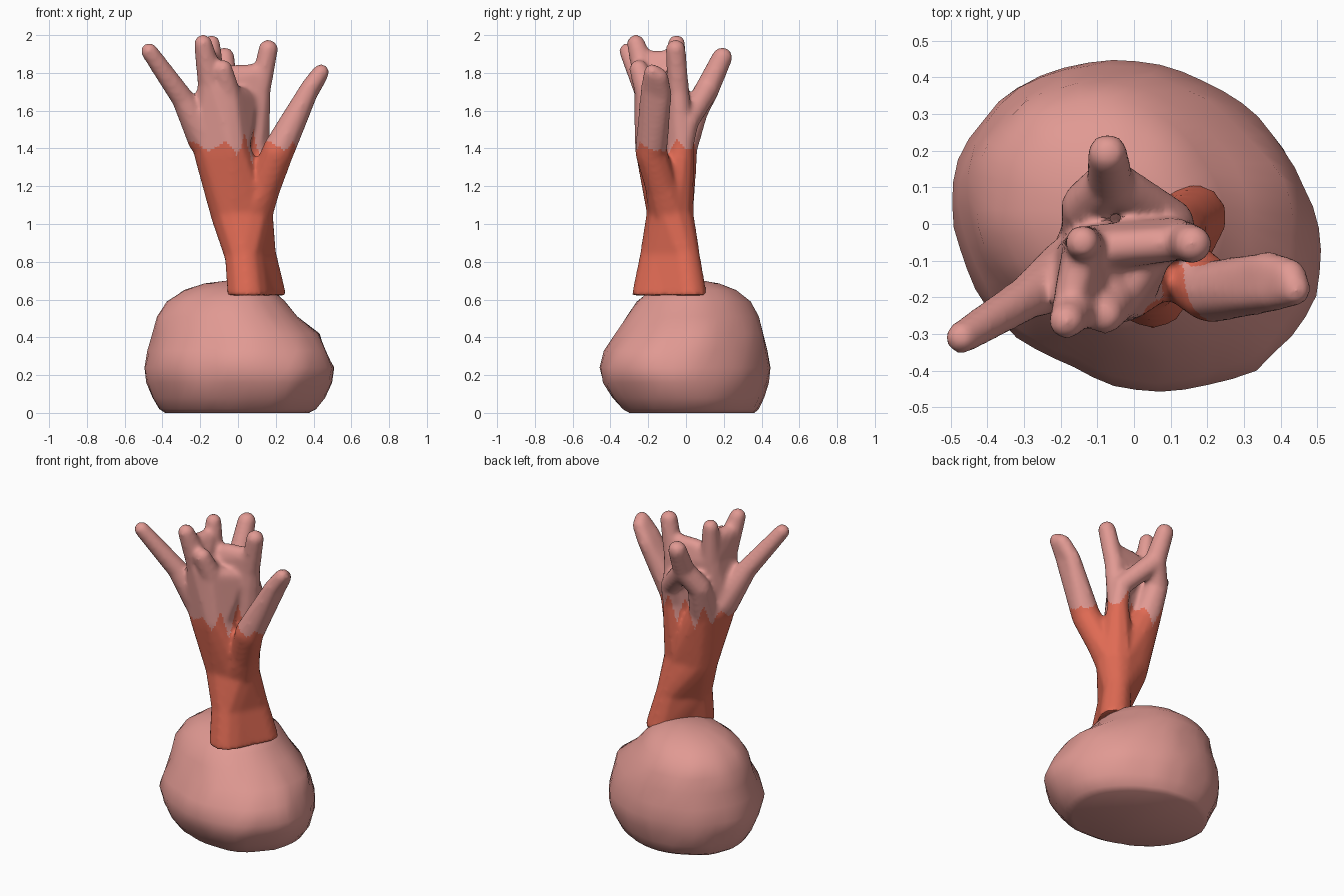
import bpy, bmesh
from math import sin, cos, tau, radians
from mathutils import Vector, noise

if "Cube" in bpy.data.objects:
    bpy.data.objects.remove(bpy.data.objects["Cube"])


def material(name, rgb):
    m = bpy.data.materials.new(name)
    m.use_nodes = True
    m.diffuse_color = (*rgb, 1)
    m.node_tree.nodes["Principled BSDF"].inputs["Base Color"].default_value = (*rgb, 1)
    return m


pink = material("dusty_pink", (0.75, 0.32, 0.29))
red = material("coral_red", (0.74, 0.145, 0.088))


def make_object(name, bm, mats):
    mesh = bpy.data.meshes.new(name)
    bm.to_mesh(mesh)
    bm.free()
    ob = bpy.data.objects.new(name, mesh)
    bpy.context.collection.objects.link(ob)
    for m in mats:
        mesh.materials.append(m)
    bpy.ops.object.select_all(action="DESELECT")
    ob.select_set(True)
    bpy.context.view_layer.objects.active = ob
    return ob


# Lumpy rock: lofted rings (z, x min, x max, y min, y max)
rings = [(0, -.39, .38, -.31, .36), (.02, -.42, .42, -.35, .39),
         (.08, -.455, .46, -.40, .415), (.16, -.49, .50, -.45, .44),
         (.24, -.495, .51, -.47, .45), (.33, -.48, .48, -.44, .435),
         (.42, -.455, .43, -.375, .42), (.51, -.43, .32, -.32, .39),
         (.59, -.38, .25, -.265, .345), (.65, -.29, .19, -.19, .27),
         (.685, -.18, .11, -.09, .18), (.7, -.06, .01, .02, .09)]
SEG = 48
bm = bmesh.new()
loops = []
for z, x0, x1, y0, y1 in rings:
    loop = []
    for i in range(SEG):
        a = tau * i / SEG
        # Outline bulges along one diagonal and is dented at the front
        swell = .985 - .065 * sin(2 * a) - .04 * max(0, cos(a - tau * .7)) ** 8
        p = Vector(((x0 + x1) / 2 + (x1 - x0) / 2 * swell * cos(a),
                    (y0 + y1) / 2 + (y1 - y0) / 2 * swell * sin(a), z))
        bump = 1 + 0.025 * noise.noise(p * 5) + 0.03 * noise.noise(p * 11)
        loop.append(bm.verts.new((p.x * bump, p.y * bump, z)))
    loops.append(loop)
for lo, hi in zip(loops, loops[1:]):
    for i in range(SEG):
        j = (i + 1) % SEG
        bm.faces.new((lo[i], lo[j], hi[j], hi[i]))
bm.faces.new(loops[0][::-1])
bm.faces.new(loops[-1])
make_object("rock", bm, [pink])
bpy.ops.object.shade_smooth_by_angle(angle=radians(50))


# Branching sponge: hulls around balls (x, y, z, radius), flat below the foot
sponge = bmesh.new()
FOOT = .622


def hull(*balls):
    shell = bmesh.new()
    for x, y, z, r in balls:
        ball = bmesh.ops.create_icosphere(shell, subdivisions=2, radius=r + .004)
        bmesh.ops.translate(shell, verts=ball["verts"], vec=(x, y, z))
    bmesh.ops.delete(shell, geom=shell.edges[:], context="EDGES_FACES")
    for v in shell.verts:
        v.co.z = max(v.co.z, FOOT)
    bmesh.ops.remove_doubles(shell, verts=shell.verts[:], dist=.0005)
    bmesh.ops.convex_hull(shell, input=shell.verts[:])
    bmesh.ops.delete(shell, geom=[v for v in shell.verts if not v.link_faces], context="VERTS")
    mesh = bpy.data.meshes.new("hull")
    shell.to_mesh(mesh)
    shell.free()
    sponge.from_mesh(mesh)
    bpy.data.meshes.remove(mesh)


foot_front, foot_mid, foot_back = (.05, -.18, .62, .105), (.11, -.08, .62, .09), (.165, .02, .62, .088)
shin_front, shin_back = (.03, -.14, .84, .1), (.12, -.01, .84, .08)
waist_l, waist_r = (-.03, -.09, 1.06, .115), (.07, -.08, 1.06, .115)
fork_l, fork_f, fork_b = (-.13, -.13, 1.4, .108), (-.035, -.17, 1.4, .098), (-.11, -.03, 1.4, .088)
fork_side, fork_r = (.14, -.13, 1.2, .086), (.21, -.185, 1.38, .083)
crown_e, crown_d, crown_g = (-.14, -.2, 1.74, .072), (-.13, -.07, 1.74, .062), (-.05, -.2, 1.68, .065)
column_low, column_mid = (.105, -.02, 1.42, .06), (.115, -.04, 1.7, .055)
leg_l, leg_r, arch = (-.13, .05, 1.6, .066), (.105, .01, 1.54, .055), (-.065, .115, 1.72, .062)
ridge_l, ridge_r = (-.03, -.06, 1.795, .045), (.12, -.05, 1.8, .045)
elbow_b, elbow_f = (.37, -.125, 1.69, .047), (.38, -.19, 1.72, .046)

# Flared foot, waist and main forks
hull(foot_front, foot_mid, shin_front)
hull(foot_mid, foot_back, shin_front, shin_back)
hull(shin_front, shin_back, waist_l, waist_r)
hull(waist_l, waist_r, fork_l, fork_b)
hull(waist_l, waist_r, fork_l, fork_f)
hull(waist_r, fork_side)
hull(fork_side, fork_r)
hull(waist_r, column_low)
hull(fork_l, fork_f, crown_e, crown_d, crown_g)
# Side fingers
hull(fork_r, elbow_b, elbow_f)
hull(elbow_b, elbow_f, (.425, -.14, 1.78, .043), (.44, -.18, 1.805, .04))
hull((-.17, -.13, 1.45, .095), (-.29, -.2, 1.66, .058))
hull((-.29, -.2, 1.66, .058), (-.47, -.31, 1.915, .042))
# Upright fingers
hull(crown_e, (-.185, -.265, 1.955, .046))
hull(crown_d, (-.14, -.05, 1.955, .044))
hull(crown_e, crown_d, (-.17, -.2, 1.87, .045), (-.145, -.1, 1.87, .045))
hull(crown_g, (-.08, -.25, 1.82, .048))
hull(column_low, column_mid)
hull(column_mid, (.16, -.055, 1.925, .05))
# Webs joining the crown and the column
hull(crown_d, column_mid, ridge_l, ridge_r)
hull(crown_d, column_mid, (-.03, -.08, 1.4, .05), (.09, -.05, 1.4, .05))
hull(fork_f, crown_g, (.02, -.12, 1.5, .06), (.05, -.08, 1.66, .05))
# Two-legged back finger
hull(fork_b, leg_l)
hull(leg_l, arch)
hull(column_low, leg_r)
hull(leg_r, arch)
hull(arch, (-.072, .192, 1.882, .052))

ob = make_object("branching_sponge", sponge, [red, pink])
fuse = ob.modifiers.new("fuse", "REMESH")
fuse.mode = "VOXEL"
fuse.voxel_size = .013
soften = ob.modifiers.new("soften", "SMOOTH")
soften.factor = .5
soften.iterations = 9
for name in ("fuse", "soften"):
    bpy.ops.object.modifier_apply(modifier=name)

# Jagged colour boundary, with the longest teeth between the columns and behind
for f in ob.data.polygons:
    c = f.center
    inner = max(0, 1 - abs(c.x - .07) / .11, min(.8, (c.y + .04) * 10))
    teeth = abs((c.x * 16 + c.y * 11) % 2 - 1) - .5
    f.material_index = int(c.z > 1.41 + teeth * (.05 + .16 * inner))
bpy.ops.object.shade_smooth_by_angle(angle=radians(45))
